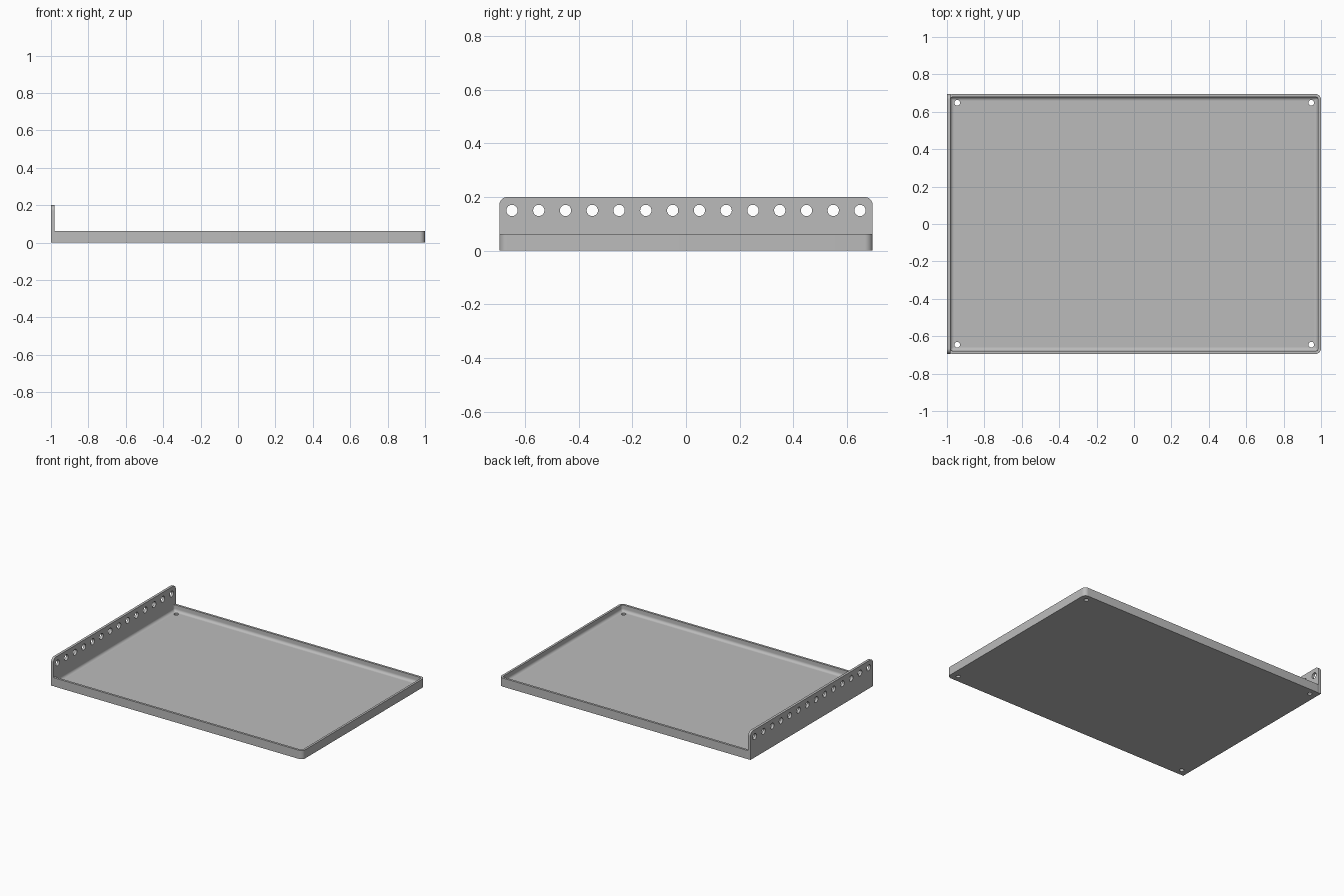
import bpy, bmesh
from math import sin, cos, pi, radians
from mathutils import Matrix, Vector

if "Cube" in bpy.data.objects:
    bpy.data.objects.remove(bpy.data.objects["Cube"], do_unlink=True)

HALF_Y = 0.695      # half depth of tray and flange
WALL = 0.016        # sheet thickness
CORNER = 0.03       # outer corner radius
FILLET = 0.02       # inner floor fillet radius
RIM = 0.062         # rim height
HEIGHT = 0.2        # flange height

grey = bpy.data.materials.new("grey metal")
grey.use_nodes = True
colour = (0.5, 0.5, 0.5, 1)
grey.diffuse_color = colour
grey.node_tree.nodes["Principled BSDF"].inputs["Base Color"].default_value = colour


def arc(cx, cy, r, start, steps=8):
    """Quarter-circle points, counter-clockwise from the start angle."""
    return [(cx + r * cos(start + pi / 2 * i / steps),
             cy + r * sin(start + pi / 2 * i / steps)) for i in range(steps + 1)]


def rounded_rect(x0, x1, y0, y1, r):
    return (arc(x1 - r, y1 - r, r, 0) + arc(x0 + r, y1 - r, r, pi / 2)
            + arc(x0 + r, y0 + r, r, pi) + arc(x1 - r, y0 + r, r, 1.5 * pi))


def loft(name, rings):
    """Closed solid through a list of equal-length rings of points."""
    bm = bmesh.new()
    loops = [[bm.verts.new(p) for p in ring] for ring in rings]
    for a, b in zip(loops, loops[1:]):
        for i in range(len(a)):
            j = (i + 1) % len(a)
            bm.faces.new((a[i], a[j], b[j], b[i]))
    bm.faces.new(loops[0][::-1])
    bm.faces.new(loops[-1])
    bmesh.ops.recalc_face_normals(bm, faces=bm.faces)
    mesh = bpy.data.meshes.new(name)
    bm.to_mesh(mesh)
    bm.free()
    obj = bpy.data.objects.new(name, mesh)
    bpy.context.collection.objects.link(obj)
    mesh.materials.append(grey)
    return obj


def drill(obj, centres, radius, axis):
    """Cut round holes along the given axis, then shade the part."""
    bm = bmesh.new()
    turn = Vector((0, 0, 1)).rotation_difference(Vector(axis)).to_matrix().to_4x4()
    for c in centres:
        bmesh.ops.create_cone(bm, cap_ends=True, segments=32, radius1=radius,
                              radius2=radius, depth=0.1,
                              matrix=Matrix.Translation(c) @ turn)
    mesh = bpy.data.meshes.new("hole_cutter")
    bm.to_mesh(mesh)
    bm.free()
    mesh.materials.append(grey)
    cutter = bpy.data.objects.new("hole_cutter", mesh)
    bpy.context.collection.objects.link(cutter)
    cutter.hide_render = True
    mod = obj.modifiers.new("holes", "BOOLEAN")
    mod.operation = "DIFFERENCE"
    mod.solver = "EXACT"
    mod.object = cutter
    bpy.ops.object.select_all(action="DESELECT")
    obj.select_set(True)
    bpy.context.view_layer.objects.active = obj
    bpy.ops.object.modifier_apply(modifier=mod.name)
    bpy.data.objects.remove(cutter, do_unlink=True)
    bpy.ops.object.shade_smooth_by_angle(angle=radians(35))


# Tray: outer wall, rim, inner wall, fillet and floor as one lofted shell
def tray_ring(inset, z):
    outline = rounded_rect(-0.998 + inset, 1 - inset, -HALF_Y + inset,
                           HALF_Y - inset, max(CORNER - inset, 0.005))
    return [(x, y, z) for x, y in outline]


section = [(0, 0), (0, RIM), (WALL, RIM)]
section += [(WALL + FILLET * (1 - cos(a)), WALL + FILLET * (1 - sin(a)))
            for a in (pi / 2 * i / 6 for i in range(7))]
tray = loft("tray", [tray_ring(inset, z) for inset, z in section])
drill(tray, [(x, y, 0) for x in (-0.945, 0.948) for y in (-0.645, 0.648)],
      0.015, (0, 0, 1))

# Mounting flange: upright plate with rounded top corners and a row of holes
r = CORNER
profile = ([(-HALF_Y, 0), (HALF_Y, 0)] + arc(HALF_Y - r, HEIGHT - r, r, 0)
           + arc(-HALF_Y + r, HEIGHT - r, r, pi / 2))
flange = loft("mounting_flange", [[(x, y, z) for y, z in profile]
                                  for x in (-1, -0.9815)])
drill(flange, [(-0.99, -0.648 + i * 0.0997, 0.15) for i in range(14)],
      0.021, (1, 0, 0))
